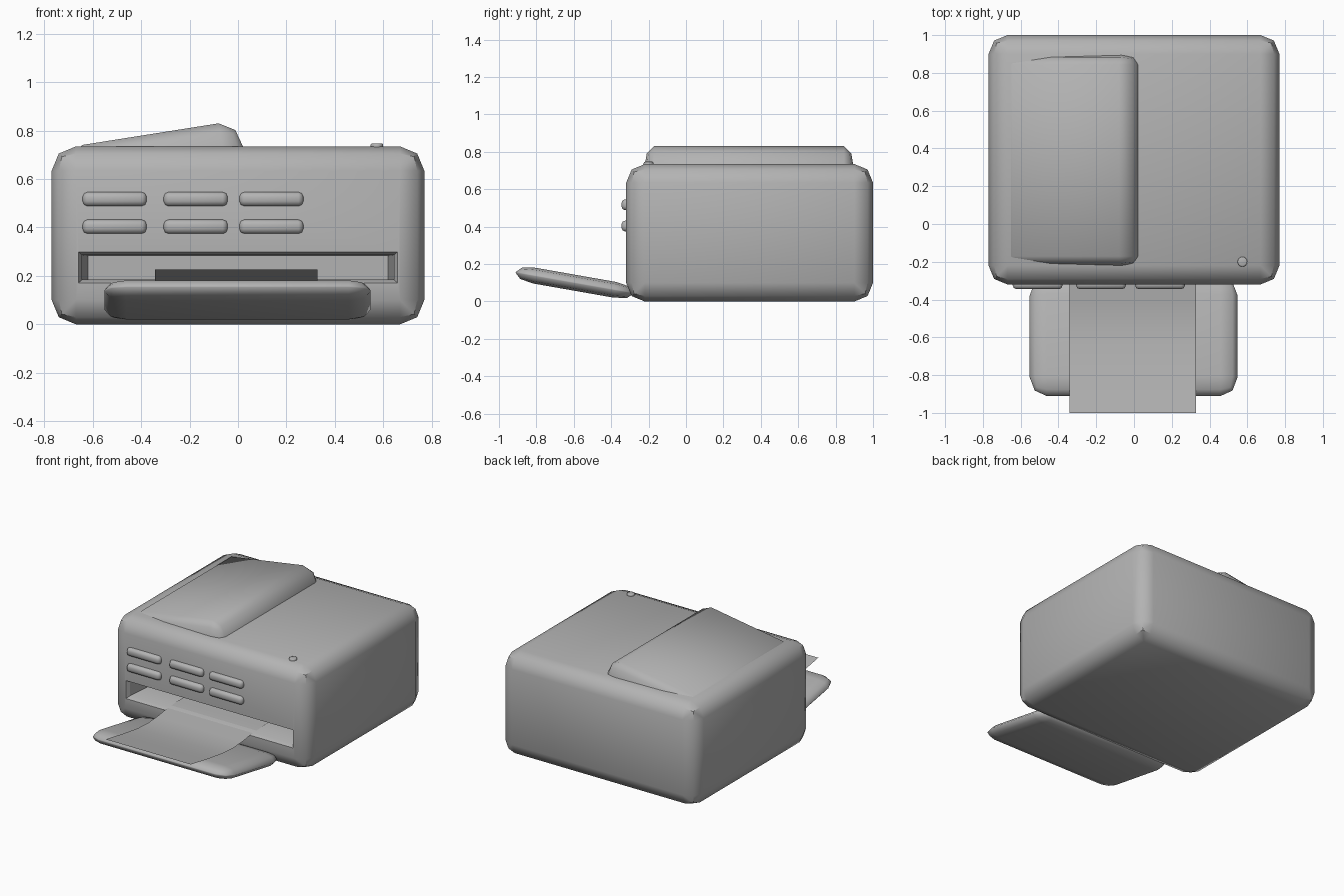
import bpy, bmesh
from math import radians
from mathutils import Vector, Matrix

cube = bpy.data.objects.get("Cube")
if cube:
    bpy.data.objects.remove(cube, do_unlink=True)

grey = bpy.data.materials.new("plain grey")
grey.use_nodes = True
grey.diffuse_color = (0.45, 0.45, 0.45, 1)
grey.node_tree.nodes["Principled BSDF"].inputs["Base Color"].default_value = (0.45, 0.45, 0.45, 1)


def add_object(name, bm):
    bmesh.ops.recalc_face_normals(bm, faces=bm.faces)
    mesh = bpy.data.meshes.new(name)
    bm.to_mesh(mesh)
    bm.free()
    mesh.materials.append(grey)
    obj = bpy.data.objects.new(name, mesh)
    bpy.context.collection.objects.link(obj)
    return obj


def smooth(obj, angle=50):
    bpy.ops.object.select_all(action='DESELECT')
    obj.select_set(True)
    bpy.context.view_layer.objects.active = obj
    bpy.ops.object.shade_smooth_by_angle(angle=radians(angle))


def rounded_box(name, center, size, bevel, turn=Matrix.Identity(4)):
    """Box with a two-step bevel whose width may differ along each axis."""
    size, bevel = Vector(size), Vector(bevel)
    bm = bmesh.new()
    bmesh.ops.create_cube(bm, size=1)
    bmesh.ops.scale(bm, vec=[s / b for s, b in zip(size, bevel)], verts=bm.verts)
    bmesh.ops.bevel(bm, geom=bm.edges[:], offset=1, segments=2, profile=0.5,
                    affect='EDGES', clamp_overlap=True)
    bmesh.ops.scale(bm, vec=bevel, verts=bm.verts)
    bm.transform(Matrix.Translation(center) @ turn)
    obj = add_object(name, bm)
    smooth(obj)
    return obj


# Main housing
body = rounded_box("body", (0, 0.34, 0.367), (1.54, 1.32, 0.735), (0.1, 0.1, 0.1))

# Paper slot cutter: flared rim, then a slightly tapering cavity
bm = bmesh.new()
rings = []
for y, half, low, high in [(-0.345, 0.672, 0.158, 0.312), (-0.295, 0.645, 0.184, 0.286),
                           (0, 0.62, 0.184, 0.282)]:
    rings.append([bm.verts.new(p) for p in
                  [(-half, y, low), (half, y, low), (half, y, high), (-half, y, high)]])
for a, b in zip(rings, rings[1:]):
    for i in range(4):
        j = (i + 1) % 4
        bm.faces.new((a[i], a[j], b[j], b[i]))
bm.faces.new(rings[0])
bm.faces.new(rings[-1])
cutter = add_object("slot_cutter", bm)
cutter.hide_render = True
cutter.hide_set(True)
cut = body.modifiers.new("slot", 'BOOLEAN')
cut.operation, cut.solver, cut.object = 'DIFFERENCE', 'EXACT', cutter
bpy.ops.object.select_all(action='DESELECT')
body.select_set(True)
bpy.context.view_layer.objects.active = body
bpy.ops.object.modifier_apply(modifier="slot")
bpy.data.objects.remove(cutter, do_unlink=True)
smooth(body, 46)

# Tilted scanner lid, sunk into the top
tilt = Matrix.Rotation(radians(-9), 4, 'Y')
lid_center = Vector((-0.08, 0.337, 0.83)) + tilt @ Vector((-0.285, 0, -0.135))
rounded_box("lid", lid_center, (0.75, 1.125, 0.27), (0.09, 0.055, 0.13), tilt)

# Output tray, rising toward its front end
rounded_box("tray", (-0.002, -0.595, 0.1), (1.1, 0.64, 0.085), (0.09, 0.1, 0.04),
            Matrix.Rotation(radians(-10), 4, 'X'))

# Curved sheet of paper
bm = bmesh.new()
path = [(-0.03, 0.19), (-0.2, 0.188), (-0.32, 0.18), (-0.42, 0.166), (-0.52, 0.16),
        (-0.64, 0.166), (-0.8, 0.19), (-1, 0.225)]
rows = [[bm.verts.new((x, y, z)) for x in (-0.342, 0.328)] for y, z in path]
for a, b in zip(rows, rows[1:]):
    bm.faces.new((a[0], b[0], b[1], a[1]))
paper = add_object("paper", bm)
smooth(paper)

# Two rows of front buttons
for row, z in enumerate((0.517, 0.403)):
    for col, x in enumerate((-0.51, -0.175, 0.138)):
        rounded_box(f"button_{row + 1}_{col + 1}", (x, -0.315, z), (0.264, 0.06, 0.058),
                    (0.02, 0.02, 0.02))

# Power button on the top
bm = bmesh.new()
bmesh.ops.create_cone(bm, cap_ends=True, segments=16, radius1=0.026, radius2=0.026, depth=0.04,
                      matrix=Matrix.Translation((0.574, -0.2, 0.727)))
rim = [e for e in bm.edges if all(v.co.z > 0.74 for v in e.verts)]
bmesh.ops.bevel(bm, geom=rim, offset=0.006, segments=2, profile=0.5, affect='EDGES')
smooth(add_object("power_button", bm))
